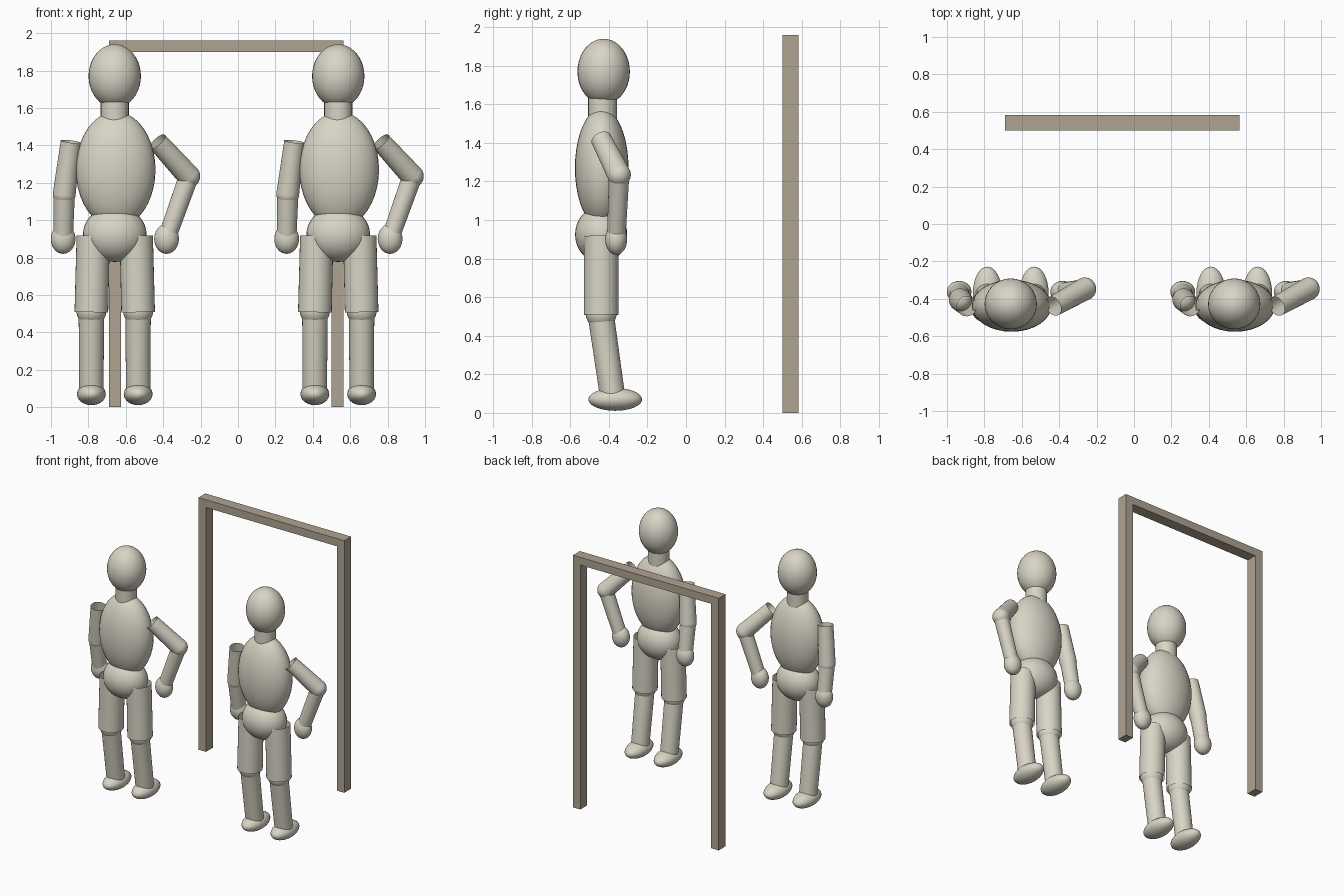
import bpy, bmesh
from mathutils import Vector, Matrix

if "Cube" in bpy.data.objects:
    bpy.data.objects.remove(bpy.data.objects["Cube"])


def make_material(name, rgb):
    mat = bpy.data.materials.new(name)
    mat.diffuse_color = (*rgb, 1)
    mat.use_nodes = True
    mat.node_tree.nodes["Principled BSDF"].inputs["Base Color"].default_value = mat.diffuse_color
    return mat


BODY = make_material("pale stone grey", (0.69, 0.66, 0.56))
WOOD = make_material("weathered wood", (0.43, 0.37, 0.29))


def finish(bm, name, mat, smooth=True):
    mesh = bpy.data.meshes.new(name)
    bm.to_mesh(mesh)
    bm.free()
    mesh.materials.append(mat)
    for p in mesh.polygons:
        p.use_smooth = smooth
    obj = bpy.data.objects.new(name, mesh)
    bpy.context.collection.objects.link(obj)
    return obj


def ellipsoid(name, center, radii):
    bm = bmesh.new()
    m = Matrix.Translation(center) @ Matrix.Diagonal((*radii, 1))
    bmesh.ops.create_uvsphere(bm, u_segments=32, v_segments=20, radius=1, matrix=m)
    return finish(bm, name, BODY)


def tube(name, a, b, ra, rb):
    """Open tapered tube from a (radius ra) to b (radius rb)."""
    a, b = Vector(a), Vector(b)
    d = b - a
    bm = bmesh.new()
    m = Matrix.Translation((a + b) / 2) @ d.to_track_quat('Z', 'Y').to_matrix().to_4x4()
    bmesh.ops.create_cone(bm, cap_ends=False, segments=32, radius1=ra, radius2=rb,
                          depth=d.length, matrix=m)
    return finish(bm, name, BODY)


def box(name, lo, hi):
    lo, hi = Vector(lo), Vector(hi)
    bm = bmesh.new()
    m = Matrix.Translation((lo + hi) / 2) @ Matrix.Diagonal((*(hi - lo), 1))
    bmesh.ops.create_cube(bm, size=1, matrix=m)
    return finish(bm, name, WOOD, smooth=False)


def arm(side, cx, shoulder, elbow, hand, r_fore):
    s, e, h = (Vector((cx + p[0], p[1], p[2])) for p in (shoulder, elbow, hand))
    tube(side + "_upper_arm", s, e, 0.054, 0.061)
    ellipsoid(side + "_elbow", e, (0.061,) * 3)
    tube(side + "_forearm", e, h, r_fore + 0.003, r_fore - 0.002)
    ellipsoid(side + "_hand", h, (0.066, 0.057, 0.08))


def figure(cx):
    # trunk
    ellipsoid("head", (cx, -0.427, 1.77), (0.14, 0.136, 0.17))
    tube("neck", (cx, -0.432, 1.5), (cx, -0.432, 1.66), 0.075, 0.075)
    ellipsoid("torso", (cx + 0.005, -0.437, 1.27), (0.213, 0.139, 0.31))
    ellipsoid("pelvis", (cx, -0.44, 0.925), (0.17, 0.135, 0.148))
    # legs
    for side, s in (("left", -1), ("right", 1)):
        x = cx + s * 0.125
        tube(side + "_thigh", (cx + s * 0.115, -0.44, 0.917), (x, -0.44, 0.508), 0.089, 0.09)
        ellipsoid(side + "_knee", (x, -0.44, 0.515), (0.08, 0.08, 0.08))
        tube(side + "_shin", (x, -0.442, 0.51), (x, -0.38, 0.08), 0.068, 0.065)
        ellipsoid(side + "_foot", (x, -0.367, 0.07), (0.077, 0.139, 0.059))
    # hanging arm and bent arm
    arm("left", cx, (-0.235, -0.44, 1.42), (-0.27, -0.405, 1.14), (-0.276, -0.362, 0.9), 0.054)
    arm("right", cx, (0.228, -0.44, 1.42), (0.396, -0.347, 1.235), (0.277, -0.362, 0.9), 0.05)


for cx in (-0.659, 0.536):
    figure(cx)

# gate frame behind the figures
box("frame_post_left", (-0.69, 0.5, 0), (-0.626, 0.584, 1.9))
box("frame_post_right", (0.5, 0.5, 0), (0.564, 0.584, 1.9))
box("frame_beam", (-0.69, 0.5, 1.9), (0.564, 0.584, 1.96))
